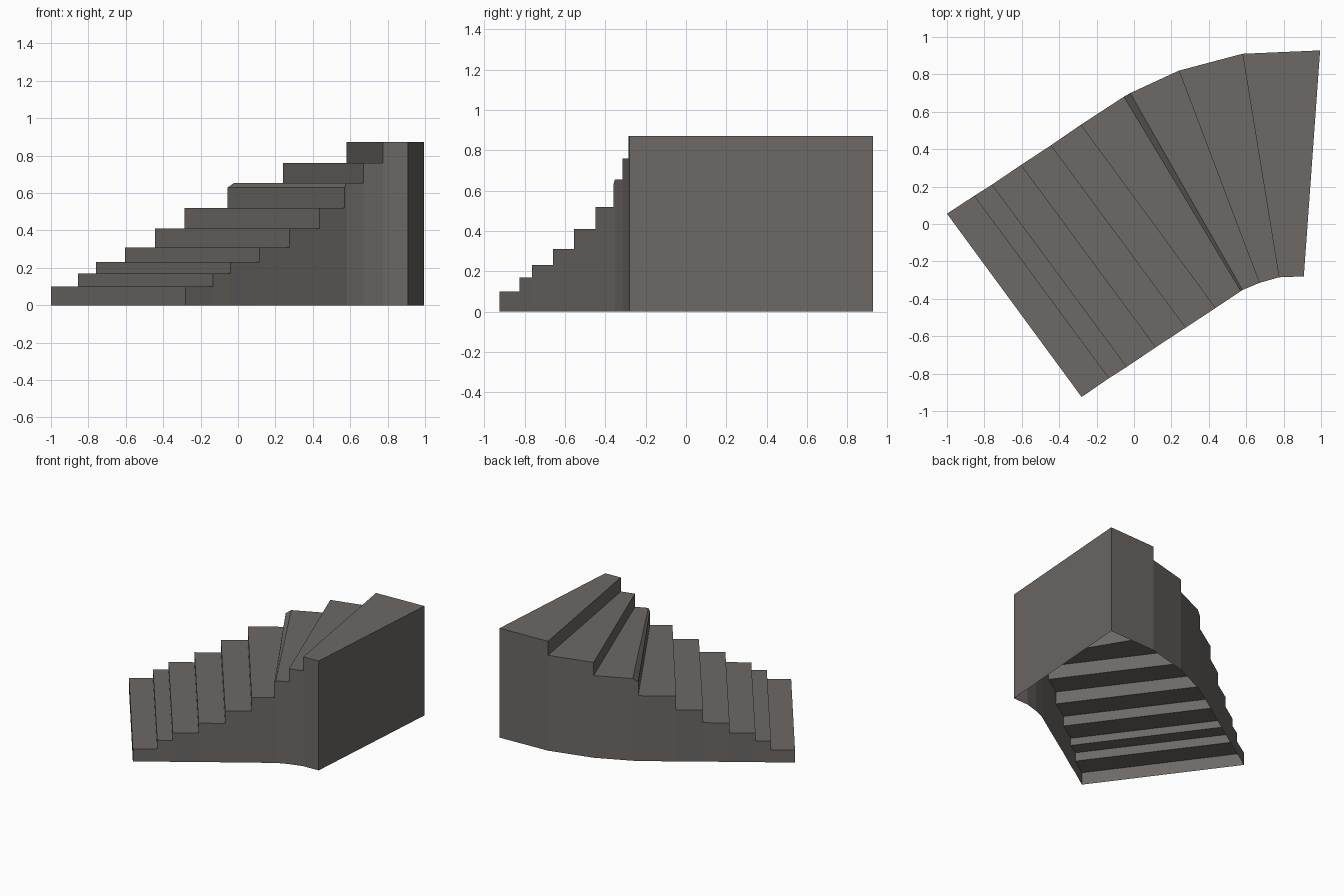
import bpy, bmesh

if "Cube" in bpy.data.objects:
    bpy.data.objects.remove(bpy.data.objects["Cube"])

# Plan of each riser line: outer end (x, y), inner end (x, y), tread height
STEPS = [
    ((-1.00, 0.055), (-0.28, -0.925), 0.10),
    ((-0.855, 0.15), (-0.135, -0.825), 0.17),
    ((-0.76, 0.21), (-0.04, -0.765), 0.23),
    ((-0.605, 0.315), (0.115, -0.66), 0.31),
    ((-0.445, 0.42), (0.275, -0.555), 0.41),
    ((-0.285, 0.53), (0.435, -0.45), 0.52),
    ((-0.055, 0.68), (0.57, -0.36), 0.655),
    ((0.24, 0.82), (0.67, -0.315), 0.76),
    ((0.58, 0.91), (0.775, -0.285), 0.872),
]
END = ((0.995, 0.928), (0.908, -0.28))   # top landing edge
NOSE = 6                                  # step with a chamfered nosing
NOSE_LINE = ((-0.02, 0.70), (0.58, -0.353))
NOSE_Z = 0.63

# Sections along the stair: plan line and height; repeated lines make risers
sections = []
last = 0.0
for i, (o, n, z) in enumerate(STEPS):
    sections.append((o, n, last))
    if i == NOSE:
        sections.append((o, n, NOSE_Z))
        sections.append((*NOSE_LINE, z))
    else:
        sections.append((o, n, z))
    last = z
sections.append((*END, last))
sections.append((*END, 0.0))

bm = bmesh.new()


def strip(points_a, points_b):
    """Quads between two equal-length rows of points."""
    a = [bm.verts.new(p) for p in points_a]
    b = [bm.verts.new(p) for p in points_b]
    for k in range(len(a) - 1):
        bm.faces.new((a[k], b[k], b[k + 1], a[k + 1]))


# Treads, risers and end wall
outer = [(*o, z) for o, n, z in sections]
inner = [(*n, z) for o, n, z in sections]
strip(outer, inner)


# Side walls, open underneath: one panel per sloped or level section
def side(row, flip):
    for p, q in zip(row, row[1:]):
        if p[:2] == q[:2]:
            continue
        top, foot = (p, q), ((*p[:2], 0), (*q[:2], 0))
        strip(foot, top) if flip else strip(top, foot)


side(outer, True)
side(inner, False)
bmesh.ops.remove_doubles(bm, verts=bm.verts, dist=0.0005)

mesh = bpy.data.meshes.new("winding_staircase")
bm.to_mesh(mesh)
bm.free()
stairs = bpy.data.objects.new("winding_staircase", mesh)
bpy.context.collection.objects.link(stairs)

stone = bpy.data.materials.new("warm grey stone")
stone.diffuse_color = (0.15, 0.138, 0.13, 1)
stone.use_nodes = True
stone.node_tree.nodes["Principled BSDF"].inputs["Base Color"].default_value = stone.diffuse_color
mesh.materials.append(stone)
